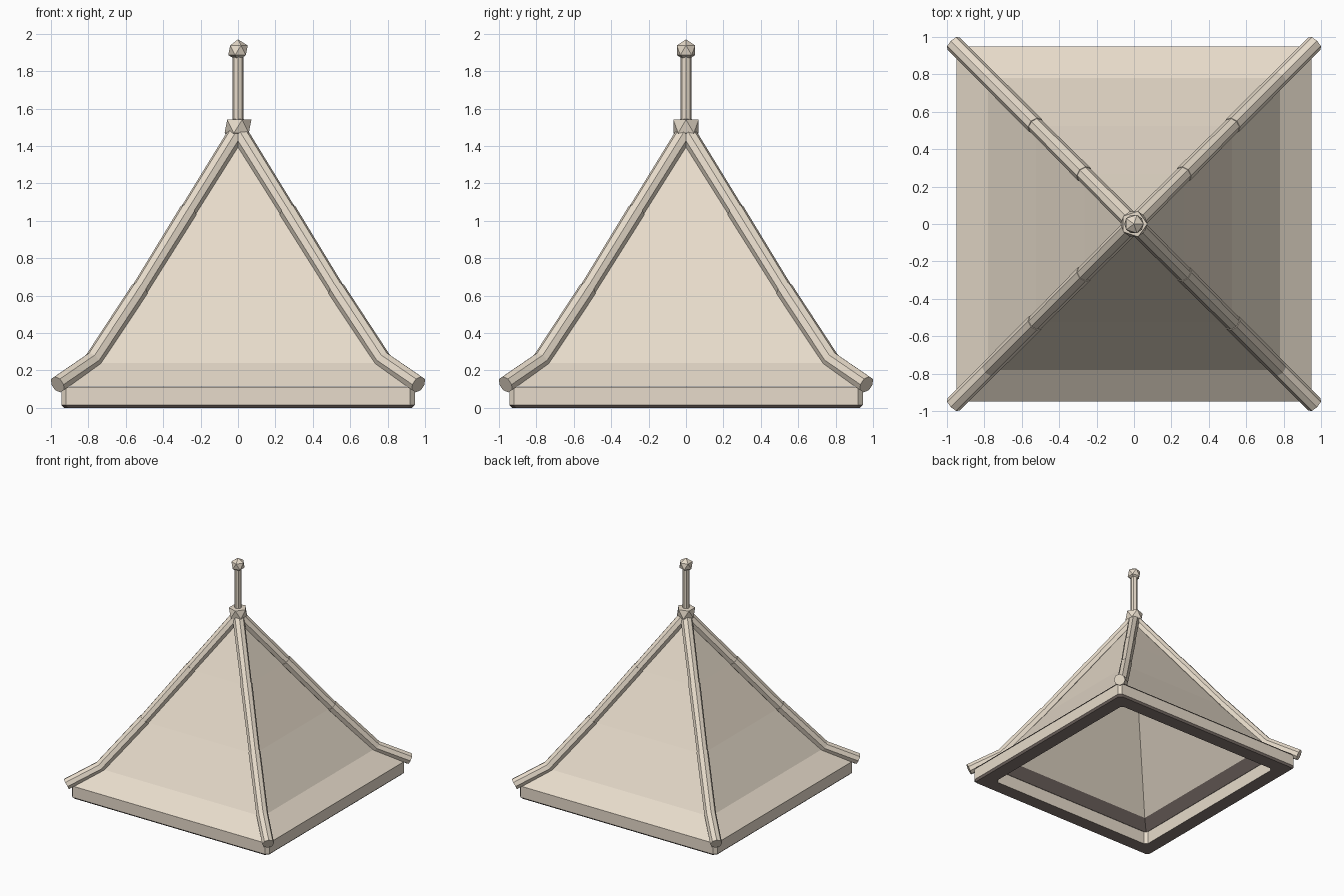
import bpy, bmesh, math
from mathutils import Vector, Matrix

cube = bpy.data.objects.get("Cube")
if cube:
    bpy.data.objects.remove(cube, do_unlink=True)


def make_material(name, rgb):
    mat = bpy.data.materials.new(name)
    mat.use_nodes = True
    mat.diffuse_color = (*rgb, 1)
    mat.node_tree.nodes["Principled BSDF"].inputs["Base Color"].default_value = (*rgb, 1)
    return mat


CREAM = make_material("warm cream", (0.82, 0.73, 0.61))
DARK = make_material("dark brown grey", (0.25, 0.2, 0.18))


def finish(name, bm, dark_soffits=False):
    bmesh.ops.recalc_face_normals(bm, faces=bm.faces)
    if dark_soffits:
        for face in bm.faces:
            face.material_index = 1 if face.normal.z < -0.6 else 0
    mesh = bpy.data.meshes.new(name)
    bm.to_mesh(mesh)
    bm.free()
    mesh.materials.append(CREAM)
    mesh.materials.append(DARK)
    obj = bpy.data.objects.new(name, mesh)
    bpy.context.collection.objects.link(obj)


def bridge(bm, a, b):
    for i in range(len(a)):
        j = (i + 1) % len(a)
        bm.faces.new((a[i], a[j], b[j], b[i]))


def cap_with_point(bm, ring, z):
    tip = bm.verts.new((0, 0, z))
    for i in range(len(ring)):
        bm.faces.new((ring[i], ring[(i + 1) % len(ring)], tip))


def square_ring(bm, half, z, cut=0.0):
    """Square loop, optionally with cut corners."""
    pts = []
    for sx, sy in ((1, 1), (-1, 1), (-1, -1), (1, -1)):
        if cut:
            pair = [(sx * half, sy * (half - cut)), (sx * (half - cut), sy * half)]
            pts += pair if sx * sy > 0 else pair[::-1]
        else:
            pts.append((sx * half, sy * half))
    return [bm.verts.new((x, y, z)) for x, y in pts]


# Flared pyramid roof: outer slope, flat edge underside, inner ceiling
bm = bmesh.new()
profile = [(0.265, 1.035), (0.525, 0.615), (0.78, 0.24), (0.95, 0.115), (0.81, 0.115), (0.72, 0.18)]
rings = [square_ring(bm, h, z) for h, z in profile]
for a, b in zip(rings, rings[1:]):
    bridge(bm, a, b)
cap_with_point(bm, rings[0], 1.47)
cap_with_point(bm, rings[-1], 1.36)
finish("roof", bm, dark_soffits=True)

# Eave frame with chamfered lower edge and corners
bm = bmesh.new()
section = [(0.93, 0), (0.945, 0.015), (0.945, 0.112), (0.81, 0.112), (0.81, 0)]
rings = [square_ring(bm, h, z, 0.025) for h, z in section]
for i in range(len(rings)):
    bridge(bm, rings[i], rings[(i + 1) % len(rings)])
finish("eave_frame", bm, dark_soffits=True)


# Octagonal ridge poles along the four hips, stepped slightly at each joint
def ridge_pole(name, angle):
    path = [(0.965, 0.125), (0.775, 0.255), (0.525, 0.635), (0.265, 1.055), (0.01, 1.465)]
    path = [Vector((p * math.sqrt(2), 0, z)) for p, z in path]
    side = Vector((0, 1, 0))
    last = len(path) - 1
    bm = bmesh.new()
    rings = []
    for i, p in enumerate(path):
        before = (p - path[i - 1]).normalized() if i else None
        after = (path[i + 1] - p).normalized() if i < last else None
        tangent = ((before or after) + (after or before)).normalized()
        up = tangent.cross(side)
        stretch = 1 / tangent.dot(before or after)
        for radius in ((0.048, 0.044) if 1 < i < last else (0.047,)):
            ring = []
            for k in range(8):
                a = math.tau * k / 8
                offset = math.cos(a) * side + math.sin(a) * stretch * up
                ring.append(bm.verts.new(p + radius * offset))
            rings.append(ring)
    for a, b in zip(rings, rings[1:]):
        bridge(bm, a, b)
    bm.faces.new(rings[0])
    bm.faces.new(rings[-1])
    bmesh.ops.rotate(bm, verts=bm.verts, matrix=Matrix.Rotation(angle, 3, "Z"))
    finish(name, bm)


for n, name in enumerate(("back_left", "back_right", "front_right", "front_left")):
    ridge_pole("ridge_pole_" + name, math.pi / 4 + n * math.pi / 2)


# Finial: faceted knot, slim shaft and faceted ball
def faceted_ball(name, radius, z, dip=0.0):
    bm = bmesh.new()
    bmesh.ops.create_icosphere(bm, subdivisions=1, radius=radius)
    top = max(bm.verts, key=lambda v: v.co.z)
    top.co.z -= dip
    bmesh.ops.translate(bm, verts=bm.verts, vec=(0, 0, z))
    finish(name, bm)


faceted_ball("finial_knot", 0.08, 1.505, dip=0.04)
faceted_ball("finial_ball", 0.058, 1.912)

bm = bmesh.new()
bmesh.ops.create_cone(bm, cap_ends=True, segments=8, radius1=0.029, radius2=0.029, depth=0.42,
                      matrix=Matrix.Translation((0, 0, 1.68)))
finish("finial_shaft", bm)
